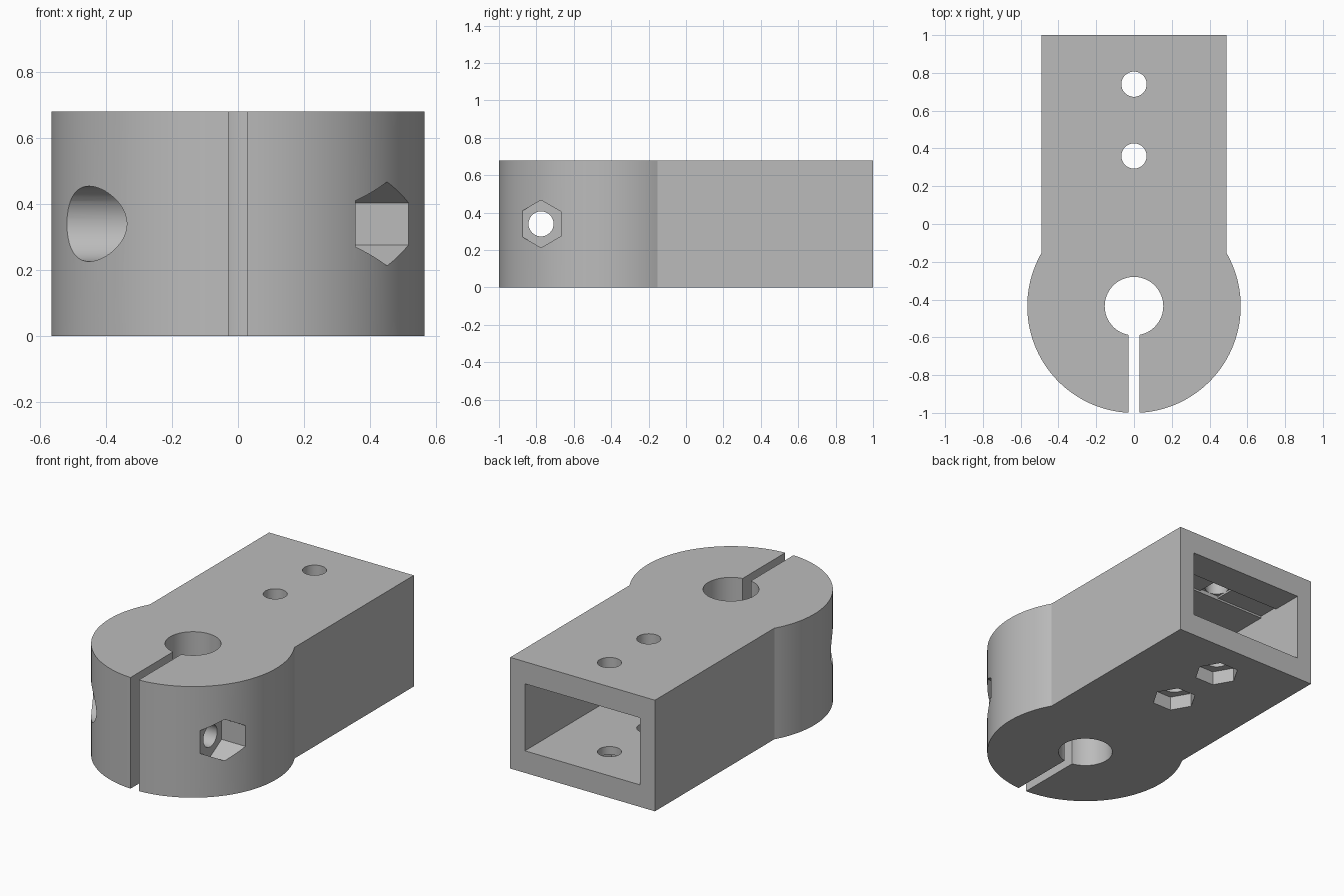
import bpy, bmesh, math
from mathutils import Matrix, Vector

if "Cube" in bpy.data.objects:
    bpy.data.objects.remove(bpy.data.objects["Cube"])

H = 0.68                      # height of the block
R, CY = 0.565, -0.435         # clamp head radius and centre
W = 0.49                      # half width of the arm
BORE, SLOT = 0.155, 0.028     # bore radius, half width of the slot
BOLT_Y, BOLT_Z = -0.775, 0.34
HOLE, NUT = 0.067, 0.127
FLOOR, CEIL = 0.135, 0.545    # inside of the pocket

grey = bpy.data.materials.new("plain grey")
grey.diffuse_color = (0.5, 0.5, 0.5, 1)
grey.use_nodes = True
grey.node_tree.nodes["Principled BSDF"].inputs["Base Color"].default_value = grey.diffuse_color


def make_object(name, bm):
    bmesh.ops.recalc_face_normals(bm, faces=bm.faces)
    mesh = bpy.data.meshes.new(name)
    bm.to_mesh(mesh)
    bm.free()
    mesh.materials.append(grey)
    obj = bpy.data.objects.new(name, mesh)
    bpy.context.collection.objects.link(obj)
    return obj


def arc(radius, a0, a1, n):
    return [(radius * math.cos(a0 + (a1 - a0) * i / n),
             CY + radius * math.sin(a0 + (a1 - a0) * i / n)) for i in range(n + 1)]


# Body: arm, round head, slot and bore as one extruded outline
down = -math.pi / 2
join = math.acos(W / R)
gap, bore_gap = math.asin(SLOT / R), math.asin(SLOT / BORE)
outline = arc(R, down + gap, join, 48)
outline += [(W, 1), (-W, 1)]
outline += arc(R, math.pi - join, 3 * math.pi / 2 - gap, 48)
outline += arc(BORE, 3 * math.pi / 2 - bore_gap, down + bore_gap, 64)
bm = bmesh.new()
base = bm.faces.new([bm.verts.new((x, y, 0)) for x, y in outline])
side = bmesh.ops.extrude_face_region(bm, geom=[base])
bmesh.ops.translate(bm, vec=(0, 0, H),
                    verts=[v for v in side["geom"] if isinstance(v, bmesh.types.BMVert)])
body = make_object("clamp_block", bm)


def cut(obj):
    mod = body.modifiers.new("cut", "BOOLEAN")
    mod.operation = "DIFFERENCE"
    mod.solver = "EXACT"
    mod.object = obj
    bpy.context.view_layer.objects.active = body
    bpy.ops.object.modifier_apply(modifier=mod.name)
    bpy.data.objects.remove(obj)


def cut_box(lo, hi):
    lo, hi = Vector(lo), Vector(hi)
    bm = bmesh.new()
    bmesh.ops.create_cube(bm, size=1, matrix=Matrix.Translation((lo + hi) / 2)
                          @ Matrix.Diagonal((*(hi - lo), 1)))
    cut(make_object("box_cutter", bm))


def cut_rod(start, end, radius, sides, turn=0.0):
    start, end = Vector(start), Vector(end)
    axis = end - start
    rot = Matrix.Rotation(math.pi / 2, 4, "Y") if abs(axis.x) > 0 else Matrix.Identity(4)
    bm = bmesh.new()
    bmesh.ops.create_cone(bm, cap_ends=True, segments=sides, radius1=radius, radius2=radius,
                          depth=axis.length, matrix=Matrix.Translation((start + end) / 2)
                          @ rot @ Matrix.Rotation(turn, 4, "Z"))
    cut(make_object("rod_cutter", bm))


# Rectangular pocket open at the back
cut_box((-0.39, 0.10, FLOOR), (0.39, 1.1, CEIL))

# Two upright bolt holes, each with a nut trap below and a stepped ceiling relief
for y in (0.74, 0.36):
    cut_box((-0.39, y - HOLE, CEIL - 0.05), (0.39, y + HOLE, CEIL + 0.012))
    cut_box((-HOLE, y - HOLE, CEIL - 0.05), (HOLE, y + HOLE, CEIL + 0.024))
    cut_rod((0, y, -0.1), (0, y, H + 0.1), HOLE, 32)
    cut_rod((0, y, -0.1), (0, y, 0.085), NUT, 6, math.pi / 2)

# Cross bolt through the head, with a round recess and a hex nut trap
cut_rod((-0.7, BOLT_Y, BOLT_Z), (0.7, BOLT_Y, BOLT_Z), HOLE, 32)
cut_rod((-0.7, BOLT_Y, BOLT_Z), (-0.325, BOLT_Y, BOLT_Z), 0.114, 48)
cut_rod((0.355, BOLT_Y, BOLT_Z), (0.8, BOLT_Y, BOLT_Z), NUT, 6, math.pi / 2)

# Smooth curved walls, sharp edges kept
bpy.ops.object.select_all(action="DESELECT")
body.select_set(True)
bpy.context.view_layer.objects.active = body
bpy.ops.object.shade_smooth_by_angle(angle=math.radians(25))
